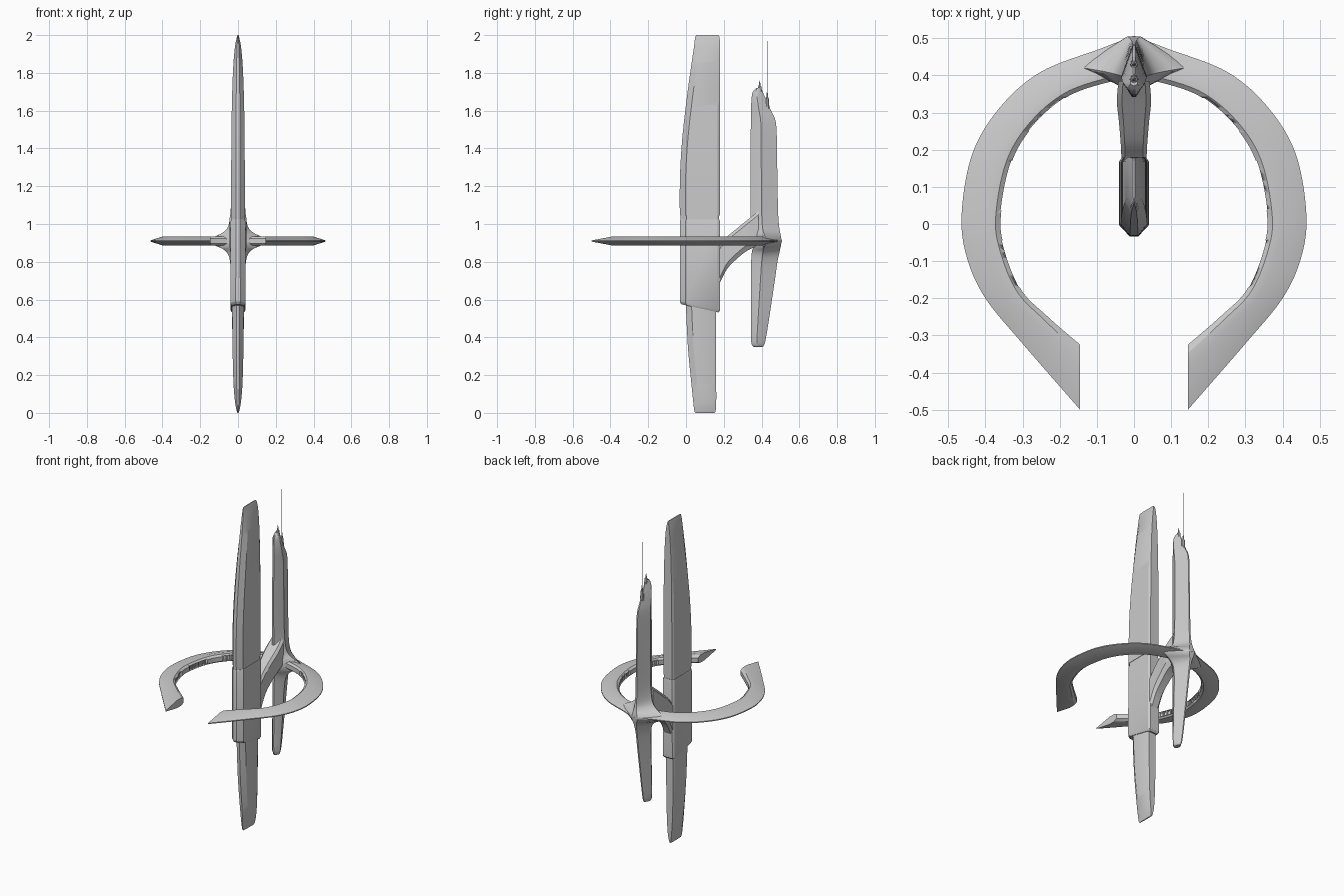
import bpy, bmesh, math
from mathutils import Vector

if "Cube" in bpy.data.objects:
    bpy.data.objects.remove(bpy.data.objects["Cube"])


def finish(name, bm, angle=28):
    bmesh.ops.recalc_face_normals(bm, faces=bm.faces)
    me = bpy.data.meshes.new(name)
    bm.to_mesh(me)
    bm.free()
    ob = bpy.data.objects.new(name, me)
    bpy.context.collection.objects.link(ob)
    bpy.ops.object.select_all(action='DESELECT')
    ob.select_set(True)
    bpy.context.view_layer.objects.active = ob
    bpy.ops.object.shade_smooth_by_angle(angle=math.radians(angle))
    return ob


def loft_into(bm, sections):
    rows = [[bm.verts.new(p) for p in s] for s in sections]
    n = len(rows[0])
    for a, b in zip(rows, rows[1:]):
        for i in range(n):
            j = (i + 1) % n
            bm.faces.new((a[i], a[j], b[j], b[i]))
    bm.faces.new(rows[0])
    bm.faces.new(rows[-1])


def loft(name, sections, angle=28):
    bm = bmesh.new()
    loft_into(bm, sections)
    return finish(name, bm, angle)


def spline(ctrl, t):
    """Catmull-Rom through control tuples of any width."""
    i = min(int(t), len(ctrl) - 2)
    f = t - i
    p = [ctrl[max(0, min(len(ctrl) - 1, i + k))] for k in (-1, 0, 1, 2)]
    return tuple(0.5 * (2 * b + (c - a) * f + (2 * a - 5 * b + 4 * c - d) * f * f
                        + (3 * b - a - 3 * c + d) * f ** 3) for a, b, c, d in zip(*p))


def smooth_rows(ctrl, steps=6):
    return [spline(ctrl, k / steps) for k in range((len(ctrl) - 1) * steps + 1)]


def blade(z, yf, yb, w, slope=0.0):
    half = [(.3 * w, yf), (w, yf + .03), (w, yb - .012), (.8 * w, yb)]
    pts = half + [(-x, y) for x, y in reversed(half)]
    return [(x, y, z - slope * (y - yf)) for x, y in pts]


# Main vertical blade: upper, sleeve with collar, lower
loft("upper_blade", [blade(*r) for r in smooth_rows([
    (1.045, -.033, .180, .036), (1.25, -.032, .180, .036), (1.45, -.020, .180, .035),
    (1.65, .002, .180, .032), (1.82, .025, .180, .026), (1.93, .041, .180, .017),
    (1.985, .048, .178, .007), (2.0, .054, .172, .003)])])
loft("sleeve_collar", [blade(1.0, -.028, .175, .034), blade(1.05, -.028, .175, .034)])
loft("sleeve", [blade(.575, -.025, .172, .034, .22), blade(.59, -.033, .180, .040, .22),
                blade(1.015, -.033, .180, .039), blade(1.025, -.029, .177, .036)])
loft("lower_blade", [blade(*r) for r in smooth_rows([
    (0, .050, .150, .003), (.012, .044, .157, .007), (.06, .038, .160, .016),
    (.16, .028, .160, .024), (.35, .010, .160, .029), (.60, -.002, .160, .031)])])


# Rear hull, a diamond column that flares out into the ring
def diamond(z, yf, yb, w):
    ym = yf + .4 * (yb - yf)
    half = [(.15 * w, yf), (.93 * w, ym - .006), (w, ym), (.93 * w, ym + .006), (.12 * w, yb)]
    return [(x, y, z) for x, y in half + [(-x, y) for x, y in reversed(half)]]


loft("rear_hull", [diamond(*r) for r in smooth_rows([
    (.350, .358, .405, .014), (.358, .350, .413, .022), (.39, .344, .422, .028),
    (.50, .343, .440, .032), (.70, .343, .470, .036), (.80, .345, .484, .042),
    (.845, .348, .494, .056), (.870, .353, .499, .085), (.888, .362, .503, .125),
    (.910, .368, .505, .150), (.932, .362, .503, .125), (.952, .353, .499, .085),
    (.98, .346, .494, .056), (1.03, .343, .489, .043), (1.12, .342, .486, .037),
    (1.35, .342, .482, .035), (1.53, .343, .477, .034), (1.60, .344, .450, .032),
    (1.65, .346, .428, .028), (1.695, .352, .408, .020), (1.72, .372, .398, .010)], 4)])


# Curved arm between sleeve and rear hull
def arm(y, z0, z1, w):
    half = [(.6 * w, z0), (w, z0 + .03), (w, z1 - .02), (.7 * w, z1)]
    return [(x, y, z) for x, z in half + [(-x, z) for x, z in reversed(half)]]


loft("connecting_arm", [arm(*r) for r in smooth_rows([
    (.15, .64, .86, .033), (.18, .69, .89, .034), (.22, .765, .935, .036),
    (.28, .825, .985, .041), (.33, .862, 1.025, .046), (.385, .885, 1.07, .042)])])

# Open ring: paired outer and inner outline points for the right half
OUT_IN = [(0, .507, 0, .388), (.09, .472, .055, .385), (.25, .410, .175, .345),
          (.36, .315, .27, .265), (.435, .19, .33, .165), (.464, .027, .358, .027),
          (.45, -.09, .35, -.06), (.40, -.20, .305, -.175), (.30, -.322, .235, -.247),
          (.145, -.5, .145, -.325)]
ZC = .910


def ring_section(row, side):
    o, i = Vector(row[:2]), Vector(row[2:])
    prof = [(0, .014), (.13, .024), (.36, .024), (1, .003)]
    prof += [(f, -h) for f, h in reversed(prof)]
    return [(side * i.lerp(o, f).x, i.lerp(o, f).y, ZC + h) for f, h in prof]


rows = smooth_rows(OUT_IN, 8)
ring = loft("open_ring", [ring_section(r, -1) for r in reversed(rows[1:])]
            + [ring_section(r, 1) for r in rows])

# Slots cut in the inner wall, with small louvres inside
cut, louvres = bmesh.new(), bmesh.new()


def slot_part(bm, t0, t1, side, f0, f1, h0, h1, steps):
    secs = []
    for k in range(steps + 1):
        r = spline(OUT_IN, t0 + (t1 - t0) * k / steps)
        o, i = Vector(r[:2]), Vector(r[2:])
        a, b = i.lerp(o, f0), i.lerp(o, f1)
        secs.append([(side * p.x, p.y, ZC + h) for p, h in ((a, h0), (b, h0), (b, h1), (a, h1))])
    loft_into(bm, secs)


for side in (-1, 1):
    for t0, t1 in ((2.1, 3.17), (3.95, 4.92), (5.83, 6.95)):
        slot_part(cut, t0, t1, side, -.1, .16, -.0155, .0155, 10)
        for k in range(6):
            t = t0 + (t1 - t0) * (k + .35) / 6
            slot_part(louvres, t, t + .06, side, .08, .2, -.016, .016, 1)
cutter = finish("slot_cutter", cut)
cutter.hide_render = True
cutter.hide_viewport = True
mod = ring.modifiers.new("slots", 'BOOLEAN')
mod.operation = 'DIFFERENCE'
mod.solver = 'EXACT'
mod.object = cutter
finish("slot_louvres", louvres)


# Top fittings: two stepped spikes and a thin mast
def spike(name, y, parts):
    bm = bmesh.new()
    for z0, z1, r0, r1 in parts:
        prof = [[(r * math.cos(a * math.pi / 4), y + r * math.sin(a * math.pi / 4), z)
                 for a in range(8)] for z, r in ((z0, r0), (z1, r1))]
        loft_into(bm, prof)
    finish(name, bm)


spike("front_spike", .390, [(1.70, 1.728, .012, .009), (1.728, 1.76, .006, .001)])
spike("rear_mast", .430, [(1.60, 1.665, .012, .009), (1.665, 1.70, .006, .002),
                          (1.69, 1.97, .0016, .0012)])
